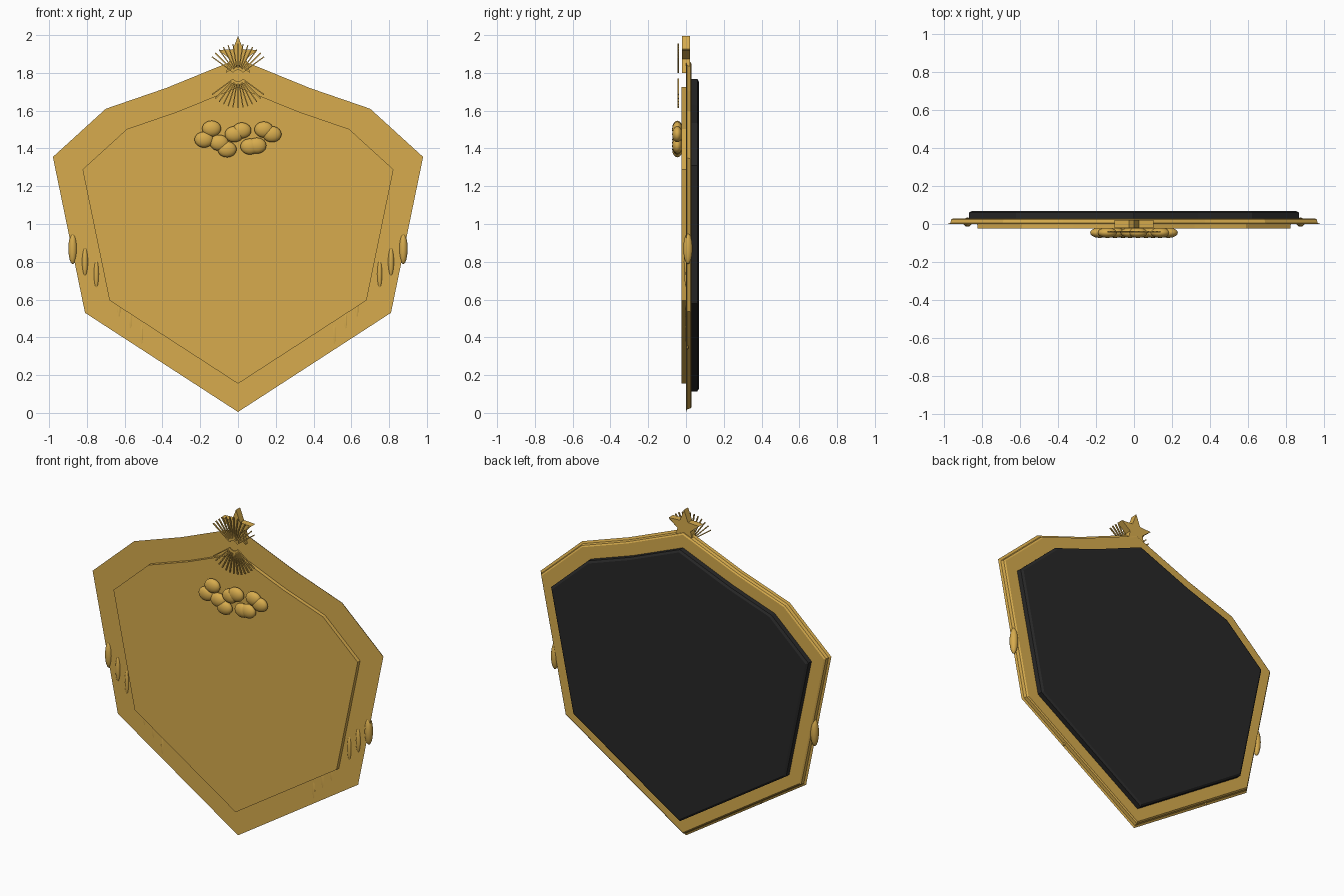
import bpy, bmesh, math
from mathutils import Matrix, Vector

if "Cube" in bpy.data.objects:
    bpy.data.objects.remove(bpy.data.objects["Cube"])


def material(name, rgb):
    m = bpy.data.materials.new(name)
    m.diffuse_color = (*rgb, 1)
    m.use_nodes = True
    m.node_tree.nodes["Principled BSDF"].inputs["Base Color"].default_value = m.diffuse_color
    return m


GOLD = material("gold", (0.68, 0.41, 0.075))
BLACK = material("matte black", (0.021, 0.021, 0.021))


def finish(name, bm, mat, smooth=False):
    bmesh.ops.recalc_face_normals(bm, faces=bm.faces)
    me = bpy.data.meshes.new(name)
    bm.to_mesh(me)
    bm.free()
    me.materials.append(mat)
    for p in me.polygons:
        p.use_smooth = smooth
    ob = bpy.data.objects.new(name, me)
    bpy.context.collection.objects.link(ob)
    return ob


def loft(name, outline, layers, mat, cz):
    """Stack scaled copies of an (x, z) outline at (y, scale) layers."""
    bm = bmesh.new()
    rings = [[bm.verts.new((x * s, y, cz + (z - cz) * s)) for x, z in outline]
             for y, s in layers]
    n = len(outline)
    for a, b in zip(rings, rings[1:]):
        for i in range(n):
            j = (i + 1) % n
            bm.faces.new((a[i], a[j], b[j], b[i]))
    bm.faces.new(rings[0])
    bm.faces.new(rings[-1])
    return finish(name, bm, mat)


def ellipsoid(name, centre, radii, segs=24, rings=14):
    bm = bmesh.new()
    bmesh.ops.create_uvsphere(
        bm, u_segments=segs, v_segments=rings, radius=1,
        matrix=Matrix.Translation(centre) @ Matrix.Diagonal((*radii, 1)))
    return finish(name, bm, GOLD, True)


# Shield outline, mirrored about x = 0
half = [(0.81, 0.53), (0.98, 1.355), (0.70, 1.61), (0.38, 1.72)]
shield = [(0, 0.005)] + half + [(0, 1.875)] + [(-x, z) for x, z in reversed(half)]

# Rim plate, raised front panel, dark backing
loft("rim_plate", shield, [(0.0, 1.0), (0.006, 0.985), (0.024, 0.98), (0.03, 0.97)], GOLD, 0.94)
loft("front_panel", shield, [(-0.023, 0.84), (0.002, 0.84)], GOLD, 0.94)
loft("backing", shield, [(0.028, 0.885), (0.06, 0.885), (0.068, 0.87)], BLACK, 0.95)

# Star on the apex
star = []
for i in range(10):
    r = 0.108 if i % 2 == 0 else 0.046
    a = math.pi / 2 + i * math.pi / 5
    star.append((r * math.cos(a), 1.888 + r * math.sin(a)))
loft("star", star, [(-0.02, 1), (0.02, 1)], GOLD, 1.888)

# Two fans of thin rays, above and below the apex of the panel
bm = bmesh.new()
for side in (0, math.pi):
    for i in range(13):
        a = side + math.radians(-54 + 9 * i)
        m = (Matrix.Translation((0, -0.041, 1.785)) @ Matrix.Rotation(a, 4, 'Y')
             @ Matrix.Translation((0, 0, 0.1))
             @ Matrix.Diagonal((0.006, 0.008, 0.14, 1)))
        bmesh.ops.create_cube(bm, size=1, matrix=m)
finish("rays", bm, GOLD)

# Cluster of pebbles on the panel
for i, (x, z) in enumerate([(-0.18, 1.447), (-0.14, 1.505), (-0.10, 1.43), (-0.058, 1.395),
                            (-0.02, 1.475), (0.02, 1.495), (0.063, 1.41), (0.10, 1.415),
                            (0.137, 1.5), (0.18, 1.475)]):
    ellipsoid(f"pebble_{i}", (x, -0.046, z), (0.05, 0.027, 0.042))

# Slim leaves half sunk into the rim, on both sides
leaves = [(0.875, 0.01, 0.87, 0.023, 0.024, 0.082),
          (0.81, 0.008, 0.80, 0.017, 0.02, 0.08),
          (0.75, 0.008, 0.735, 0.015, 0.017, 0.08),
          (0.63, 0.008, 0.55, 0.012, 0.0105, 0.07),
          (0.57, 0.008, 0.49, 0.012, 0.0105, 0.07),
          (0.51, 0.008, 0.415, 0.012, 0.0105, 0.08)]
for side, sx in (("right", 1), ("left", -1)):
    for i, (x, y, z, rx, ry, rz) in enumerate(leaves):
        ellipsoid(f"leaf_{side}_{i}", (sx * x, y, z), (rx, ry, rz), 16, 12)
